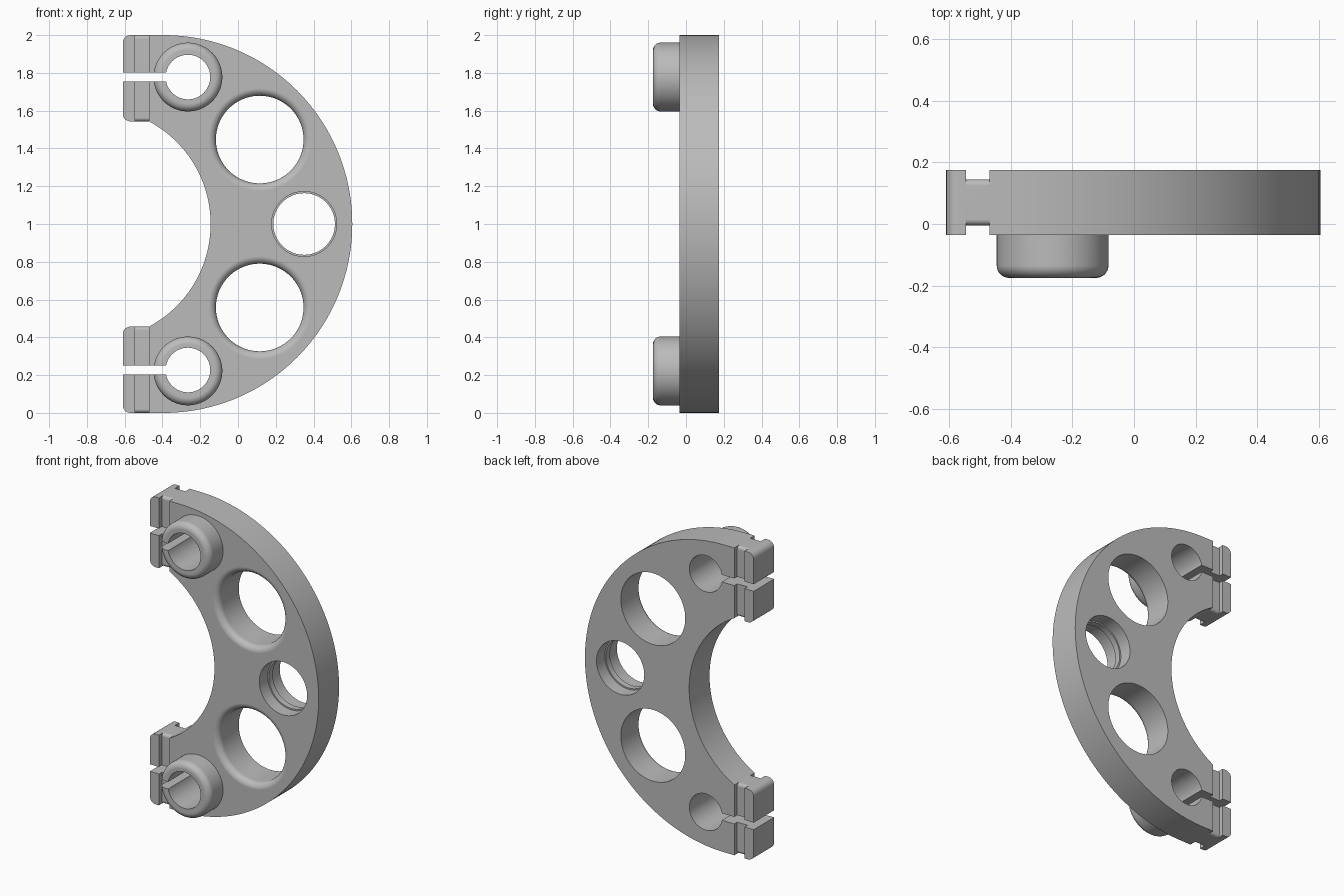
import bpy
import bmesh
from math import cos, sin, pi, asin

if "Cube" in bpy.data.objects:
    bpy.data.objects.remove(bpy.data.objects["Cube"])

FRONT, BACK = -0.035, 0.175
NECK_X, TAB_X, END_X = -0.47, -0.545, -0.61
TAB_LOW = 1.543  # lower edge of the upper clamp end

grey = bpy.data.materials.new("satin grey")
grey.use_nodes = True
grey.diffuse_color = (0.5, 0.5, 0.5, 1)
grey.node_tree.nodes["Principled BSDF"].inputs["Base Color"].default_value = (0.5, 0.5, 0.5, 1)


def finish(bm, name):
    bmesh.ops.recalc_face_normals(bm, faces=bm.faces)
    mesh = bpy.data.meshes.new(name)
    bm.to_mesh(mesh)
    bm.free()
    mesh.materials.append(grey)
    obj = bpy.data.objects.new(name, mesh)
    bpy.context.collection.objects.link(obj)
    return obj


def prism(name, outline, y0, y1):
    """Extrude an x/z outline along y."""
    bm = bmesh.new()
    rings = [[bm.verts.new((x, y, z)) for x, z in outline] for y in (y0, y1)]
    bm.faces.new(rings[0])
    bm.faces.new(rings[1])
    n = len(outline)
    for i in range(n):
        j = (i + 1) % n
        bm.faces.new((rings[0][i], rings[0][j], rings[1][j], rings[1][i]))
    return finish(bm, name)


def turned(name, cx, cz, profile, n=96):
    """Solid of revolution about a y axis, profile of (radius, y)."""
    bm = bmesh.new()
    rings = [[bm.verts.new((cx + r * cos(2 * pi * i / n), y, cz + r * sin(2 * pi * i / n)))
              for i in range(n)] for r, y in profile]
    bm.faces.new(rings[0])
    bm.faces.new(rings[-1])
    for a, b in zip(rings, rings[1:]):
        for i in range(n):
            j = (i + 1) % n
            bm.faces.new((a[i], a[j], b[j], b[i]))
    return finish(bm, name)


def block(name, lo, hi, radius=0, pick=None):
    """Box, with the picked edges rounded."""
    bm = bmesh.new()
    bmesh.ops.create_cube(bm, size=1)
    for v in bm.verts:
        v.co = [(a + b) / 2 + c * (b - a) for a, b, c in zip(lo, hi, v.co)]
    if radius:
        edges = [e for e in bm.edges if pick(*[v.co for v in e.verts])]
        bmesh.ops.bevel(bm, geom=edges, offset=radius, segments=6, profile=0.5, affect='EDGES')
    return finish(bm, name)


def combine(target, other, operation):
    mod = target.modifiers.new(operation.title(), 'BOOLEAN')
    mod.operation, mod.solver, mod.object = operation, 'EXACT', other
    bpy.context.view_layer.objects.active = target
    bpy.ops.object.modifier_apply(modifier=mod.name)
    bpy.data.objects.remove(other)


# Crescent plate: outer half circle, inner arc, straight ends
inner_cx, inner_r = -0.76, 0.615
span = asin((TAB_LOW - 1) / inner_r)
outer = [(-0.395 + cos(pi / 2 - pi * i / 96), 1 + sin(pi / 2 - pi * i / 96)) for i in range(97)]
inner = [(inner_cx + inner_r * cos(a), 1 + inner_r * sin(a))
         for a in (-span + 2 * span * i / 64 for i in range(65))]
inner[0], inner[-1] = (NECK_X, 2 - TAB_LOW), (NECK_X, TAB_LOW)
plate = prism("clamp_plate", outer + [(NECK_X, 0)] + inner + [(NECK_X, 2)], FRONT, BACK)

fillet = 0.04
steps = [pi / 2 * i / 8 for i in range(9)]

for z0, z1, boss_z in ((TAB_LOW, 2, 1.778), (0, 2 - TAB_LOW, 0.222)):
    # Clamp end: thin rounded neck and a full-thickness end block
    combine(plate, block("neck", (TAB_X - 0.01, FRONT + 0.03, z0), (NECK_X + 0.01, BACK - 0.03, z1),
                         0.02, lambda a, b: abs(a.x - b.x) > 0.01), 'UNION')
    combine(plate, block("end_block", (END_X, FRONT, z0), (TAB_X, BACK, z1), 0.04,
                         lambda a, b: abs(a.y - b.y) > 0.01 and a.x < TAB_X - 0.01), 'UNION')
    # Round boss with a softened front rim
    rim = [(0.182 - fillet + fillet * sin(a), -0.175 + fillet - fillet * cos(a)) for a in steps]
    combine(plate, turned("boss", -0.265, boss_z, rim + [(0.182, 0.02)]), 'UNION')

for boss_z, hole_z in ((1.778, 1.447), (0.222, 0.558)):
    # Clamp bore and slot
    slot_z = boss_z if boss_z > 1 else 0.227
    combine(plate, turned("bore", -0.265, slot_z, [(0.118, -0.4), (0.118, 0.4)]), 'DIFFERENCE')
    combine(plate, block("slot", (-0.8, -0.4, slot_z - 0.023), (-0.265, 0.4, slot_z + 0.023)), 'DIFFERENCE')
    # Large lightening hole with a flared front edge
    flare = [(0.232 + fillet - fillet * sin(a), FRONT + fillet - fillet * cos(a)) for a in steps]
    combine(plate, turned("large_hole", 0.115, hole_z,
                          [(0.232 + fillet, -0.3)] + flare + [(0.232, 0.4)]), 'DIFFERENCE')

# Small hole with a thin inner lip
combine(plate, turned("lipped_hole", 0.35, 1.0, [(0.172, -0.4), (0.172, 0.05), (0.163, 0.05),
                                                (0.163, 0.09), (0.172, 0.09), (0.172, 0.4)]), 'DIFFERENCE')

# Smooth curved walls, crisp corners
bpy.ops.object.select_all(action='DESELECT')
plate.select_set(True)
bpy.context.view_layer.objects.active = plate
bpy.ops.object.shade_smooth_by_angle(angle=pi / 6)
weighted = plate.modifiers.new("Weighted normals", 'WEIGHTED_NORMAL')
weighted.keep_sharp = True
